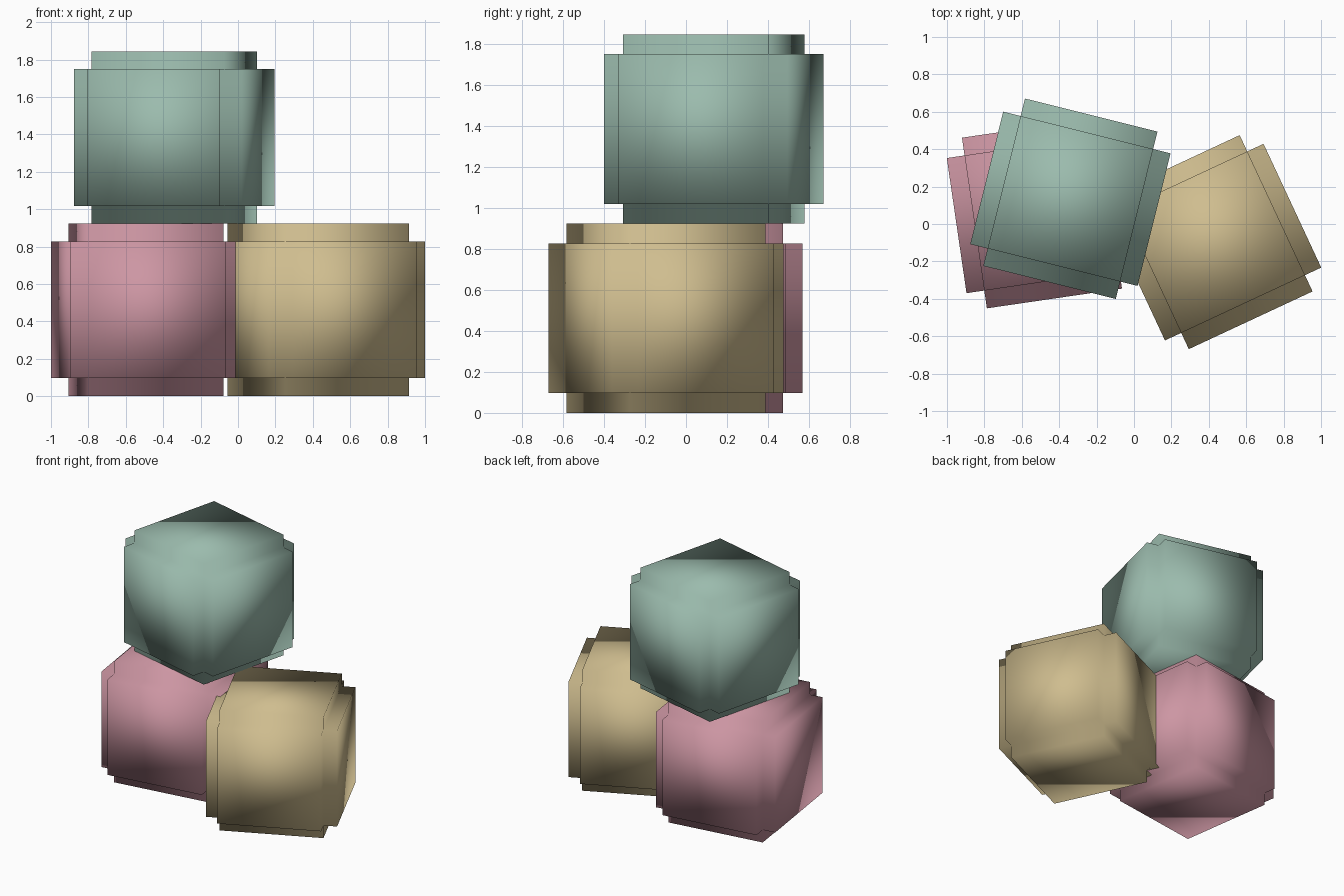
import bpy
import bmesh
from math import radians

cube = bpy.data.objects.get("Cube")
if cube:
    bpy.data.objects.remove(cube, do_unlink=True)

CORE = 0.73    # inner cube side
PLATE = 0.096  # how far each face stands out
HALF = CORE / 2 + PLATE


def make_material(name, color):
    mat = bpy.data.materials.new(name)
    mat.use_nodes = True
    mat.diffuse_color = (*color, 1)
    mat.node_tree.nodes["Principled BSDF"].inputs["Base Color"].default_value = (*color, 1)
    return mat


def make_block(name, location, angle, mat):
    """Cube with every face pushed outwards, leaving notched edges."""
    bm = bmesh.new()
    bmesh.ops.create_cube(bm, size=CORE)
    raised = bmesh.ops.extrude_discrete_faces(bm, faces=bm.faces[:])["faces"]
    for face in raised:
        face.normal_update()
        bmesh.ops.translate(bm, verts=face.verts[:], vec=face.normal * PLATE)
    bmesh.ops.recalc_face_normals(bm, faces=bm.faces[:])
    # the whole block is softly shaded across its edges
    for face in bm.faces:
        face.smooth = True
    mesh = bpy.data.meshes.new(name)
    bm.to_mesh(mesh)
    bm.free()
    mesh.materials.append(mat)
    obj = bpy.data.objects.new(name, mesh)
    obj.location = location
    obj.rotation_euler.z = radians(angle)
    bpy.context.collection.objects.link(obj)
    return obj


pink = make_material("dusty pink", (0.61, 0.305, 0.367))
tan = make_material("sand", (0.624, 0.509, 0.275))
green = make_material("sage green", (0.328, 0.497, 0.418))

# two blocks on the ground, one stacked on top
make_block("right_block", (-0.492, 0.058, HALF), 8.3, pink)
make_block("left_block", (0.429, -0.097, HALF), 25, tan)
make_block("top_block", (-0.34, 0.135, 3 * HALF), -14, green)
